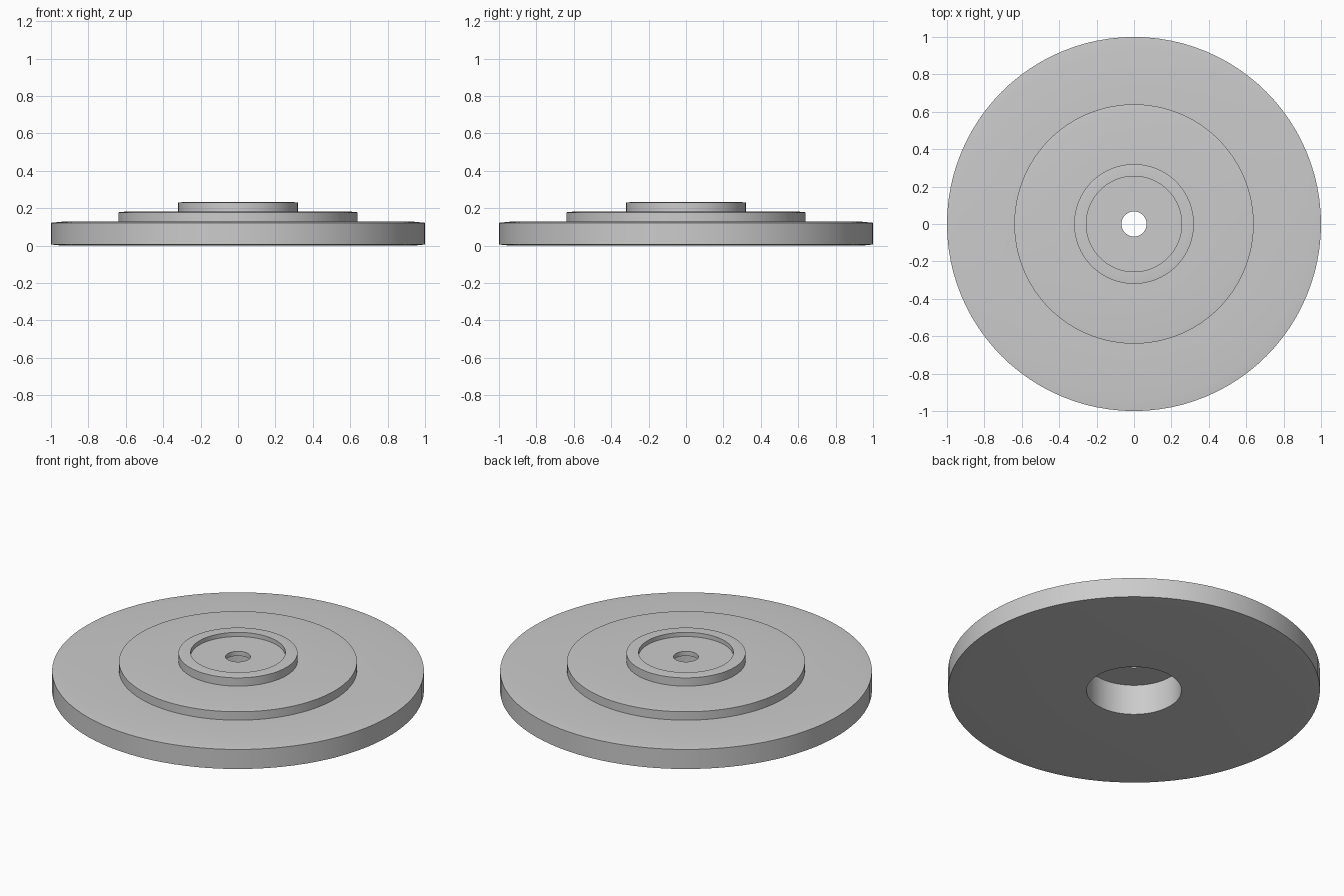
import bpy
import bmesh
import math
from mathutils import Matrix, Vector

SEGMENTS = 96

old = bpy.data.objects.get("Cube")
if old:
    bpy.data.objects.remove(old, do_unlink=True)

# One plain grey finish
grey = bpy.data.materials.new("plain grey")
grey.use_nodes = True
grey.diffuse_color = (0.6, 0.6, 0.6, 1)
grey.node_tree.nodes["Principled BSDF"].inputs["Base Color"].default_value = (0.6, 0.6, 0.6, 1)


def lathe(name, profile):
    """Revolve a closed (radius, height) profile around z."""
    bm = bmesh.new()
    verts = [bm.verts.new((r, 0, z)) for r, z in profile]
    edges = [bm.edges.new((a, b)) for a, b in zip(verts, verts[1:] + verts[:1])]
    bmesh.ops.spin(bm, geom=verts + edges, cent=Vector(), axis=(0, 0, 1),
                   angle=math.tau, steps=SEGMENTS, use_merge=True)
    bmesh.ops.remove_doubles(bm, verts=bm.verts, dist=0.0001)
    bmesh.ops.recalc_face_normals(bm, faces=bm.faces)
    mesh = bpy.data.meshes.new(name)
    bm.to_mesh(mesh)
    bm.free()
    mesh.materials.append(grey)
    obj = bpy.data.objects.new(name, mesh)
    bpy.context.collection.objects.link(obj)
    bpy.ops.object.select_all(action="DESELECT")
    obj.select_set(True)
    bpy.context.view_layer.objects.active = obj
    bpy.ops.object.shade_smooth_by_angle(angle=math.radians(30))


# Stepped disc: bore from below, thin web with centre hole, shallow top recess
lathe("stepped_disc", [
    # underside and outer wall, with softly eased rims
    (0.255, 0.0), (0.94, 0.0), (1.0, 0.006), (1.0, 0.122), (0.94, 0.128),
    # middle step
    (0.64, 0.128), (0.64, 0.178), (0.61, 0.181),
    # raised hub rim
    (0.32, 0.181), (0.32, 0.23), (0.30, 0.232), (0.255, 0.232),
    # recess floor, centre hole and bore ceiling
    (0.255, 0.207), (0.067, 0.207), (0.067, 0.18), (0.255, 0.18),
])
